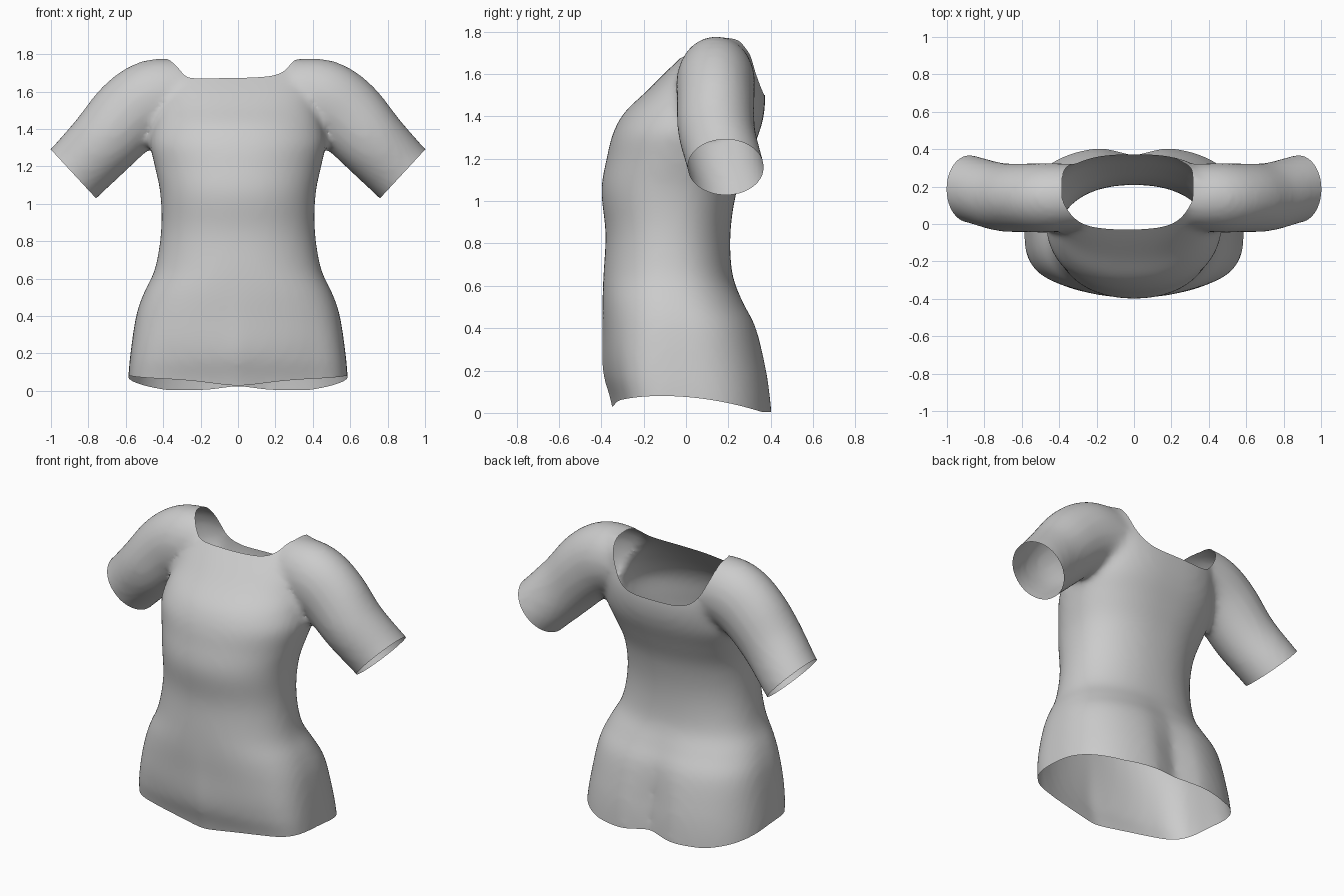
import bpy, bmesh, math
from mathutils import Vector

if "Cube" in bpy.data.objects:
    bpy.data.objects.remove(bpy.data.objects["Cube"])

SEG = 64


def loft(bm, rings):
    """Closed tube through a list of rings of points."""
    vs = [[bm.verts.new(p) for p in ring] for ring in rings]
    n = len(vs[0])
    for a, b in zip(vs, vs[1:]):
        for i in range(n):
            j = (i + 1) % n
            bm.faces.new((a[i], a[j], b[j], b[i]))
    bm.faces.new(vs[0][::-1])
    bm.faces.new(vs[-1])


def spline(rows, steps):
    """Smooth interpolation through rows of numbers."""
    out = []
    for k in range(len(rows) - 1):
        p = [rows[max(0, min(len(rows) - 1, k + d))] for d in (-1, 0, 1, 2)]
        for s in range(steps):
            t = s / steps
            out.append([0.5 * (2 * b + (c - a) * t + (2 * a - 5 * b + 4 * c - d) * t * t
                               + (3 * b - a - 3 * c + d) * t ** 3) for a, b, c, d in zip(*p)])
    out.append(list(rows[-1]))
    return out


def trim(bm, f):
    """Cut the mesh along f = 0 and remove the side where f > 0."""
    bmesh.ops.triangulate(bm, faces=bm.faces[:])
    val = {v: f(v.co) for v in bm.verts}
    cut = []
    for e in bm.edges[:]:
        a, b = e.verts
        fa, fb = val[a], val[b]
        if (fa > 0) != (fb > 0):
            t = max(0.02, min(0.98, fa / (fa - fb)))
            _, v = bmesh.utils.edge_split(e, a, t)
            val[v] = 0.0
            cut.append(v)
    bmesh.ops.connect_verts(bm, verts=cut)
    gone = [fc for fc in bm.faces if max(val[v] for v in fc.verts) > 0]
    bmesh.ops.delete(bm, geom=gone, context='FACES')


# Torso rows: height, half width, front y, back y, front and back squareness
TORSO = [(-0.12, 0.595, -0.33, 0.41, 4.4, 2.5), (0.05, 0.588, -0.355, 0.40, 4.2, 2.5),
         (0.20, 0.575, -0.395, 0.38, 3.6, 2.5), (0.40, 0.545, -0.395, 0.335, 2.9, 2.5),
         (0.52, 0.505, -0.395, 0.275, 2.5, 2.4), (0.65, 0.445, -0.39, 0.22, 2.2, 2.3),
         (0.85, 0.412, -0.38, 0.21, 2.15, 2.2), (1.05, 0.415, -0.40, 0.24, 2.15, 2.3),
         (1.20, 0.445, -0.375, 0.295, 2.15, 2.4), (1.32, 0.47, -0.345, 0.345, 2.2, 2.5),
         (1.42, 0.455, -0.29, 0.37, 2.2, 2.6), (1.52, 0.435, -0.185, 0.372, 2.3, 2.7),
         (1.62, 0.43, -0.085, 0.35, 2.4, 2.7), (1.70, 0.42, 0.0, 0.33, 2.5, 2.7),
         (1.77, 0.39, 0.08, 0.27, 2.5, 2.6)]


def torso_ring(row):
    z, w, front, back, nf, nb = row
    low = max(0, min(1, (0.6 - z) / 0.4))
    pts = []
    for i in range(SEG):
        a = 2 * math.pi * i / SEG
        c, s = math.cos(a), math.sin(a)
        n = nf if s < 0 else nb
        x = w * math.copysign(abs(c) ** (2 / n), c)
        v = math.copysign(abs(s) ** (2 / n), s)
        y = (front + back) / 2 + (back - front) / 2 * v
        if s > 0:      # centre crease at the lower back
            y += low * (0.012 - 0.05 * math.exp(-(x / 0.11) ** 2)) * v
        else:          # front is slightly pointed near the hem
            y -= 0.05 * min(1, abs(x) / 0.4) * low * v
        pts.append((x, y, z))
    return pts


# Sleeve rows: x, y, z, radius, depth radius
SLEEVE = [(0.30, 0.145, 1.575, 0.20, 0.175), (0.45, 0.14, 1.56, 0.213, 0.186),
          (0.58, 0.14, 1.475, 0.21, 0.184), (0.72, 0.145, 1.325, 0.192, 0.183),
          (0.88, 0.188, 1.16, 0.181, 0.181), (1.0, 0.205, 1.045, 0.18, 0.18)]


def sleeve_rings(side):
    rows = spline(SLEEVE, 4)
    rings = []
    for k, (x, y, z, r, ry) in enumerate(rows):
        p, q = rows[max(0, k - 1)], rows[min(len(rows) - 1, k + 1)]
        d = Vector((q[0] - p[0], 0, q[2] - p[2])).normalized()
        u = Vector((-d.z, 0, d.x))
        ring = []
        for i in range(32):
            a = 2 * math.pi * i / 32
            o = Vector((x, y, z)) + u * r * math.cos(a) + Vector((0, ry * math.sin(a), 0))
            ring.append((o.x * side, o.y, o.z))
        rings.append(ring)
    return rings


# Solid body and sleeves
bm = bmesh.new()
loft(bm, [torso_ring(r) for r in spline(TORSO, 4)])
for side in (1, -1):
    loft(bm, sleeve_rings(side))
bmesh.ops.recalc_face_normals(bm, faces=bm.faces[:])
me = bpy.data.meshes.new("shirt")
bm.to_mesh(me)
bm.free()
shirt = bpy.data.objects.new("shirt", me)
bpy.context.collection.objects.link(shirt)
bpy.context.view_layer.objects.active = shirt
shirt.select_set(True)

# Merge into one soft skin
m = shirt.modifiers.new("merge", 'REMESH')
m.mode = 'VOXEL'
m.voxel_size = 0.02
bpy.ops.object.modifier_apply(modifier=m.name)
m = shirt.modifiers.new("soften", 'SMOOTH')
m.factor = 0.5
m.iterations = 12
bpy.ops.object.modifier_apply(modifier=m.name)


def hem(p):
    t = min(p.y, 0.36) + 0.12
    z = 0.08 - (0.33 if t > 0 else 0.5) * t * t
    if p.y > 0.2:
        z += 0.02 * math.exp(-(p.x / 0.12) ** 2)
    elif p.y < -0.2:
        z -= 0.025 * math.exp(-(p.x / 0.2) ** 2)
    return z - p.z


def cuff(p):
    return (abs(p.x) - 0.88) * 0.735 - (p.z - 1.16) * 0.68 if abs(p.x) > 0.6 else -0.3


def neck(p):
    u = abs(p.x + 0.035) / 0.34
    return min(p.y + 0.03 - 0.04 * u ** 2 - 0.1 * u ** 6,
               p.z - 1.50 - 0.2 * u ** 5, (1.03 - u) * 0.5)


# Open the hem, cuffs and neckline
bm = bmesh.new()
bm.from_mesh(me)
for f in (hem, cuff, neck):
    trim(bm, f)
bm.to_mesh(me)
bm.free()

fabric = bpy.data.materials.new("grey fabric")
fabric.diffuse_color = (0.6, 0.6, 0.6, 1)
fabric.use_nodes = True
fabric.node_tree.nodes["Principled BSDF"].inputs["Base Color"].default_value = fabric.diffuse_color
me.materials.clear()
me.materials.append(fabric)
bpy.ops.object.shade_smooth_by_angle(angle=math.radians(60))
